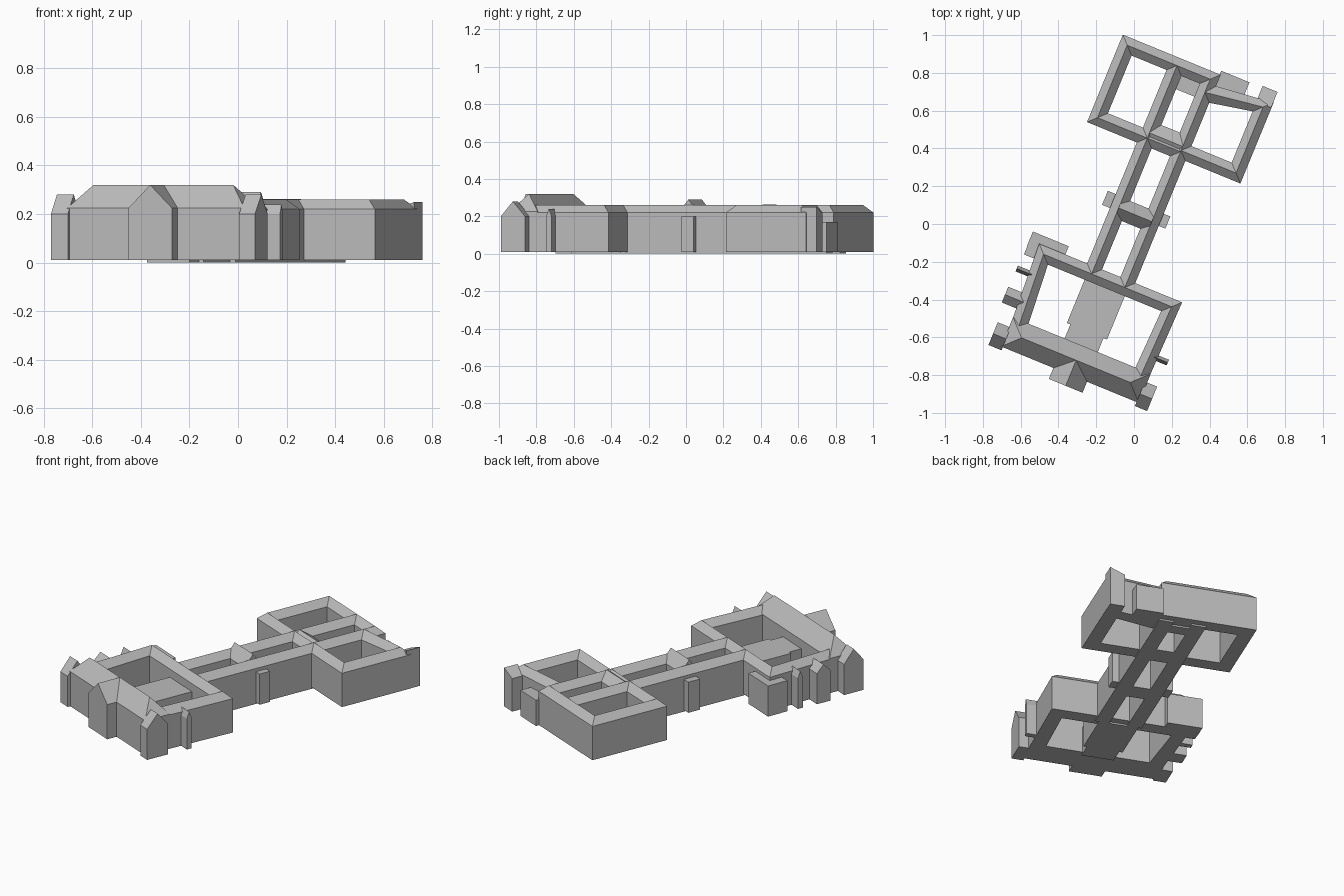
import bpy, bmesh, math

cube = bpy.data.objects.get("Cube")
if cube:
    bpy.data.objects.remove(cube, do_unlink=True)

# One stone grey for the whole building
stone = bpy.data.materials.new("stone_grey")
stone.use_nodes = True
GREY = (0.5, 0.5, 0.5, 1)
stone.diffuse_color = GREY
stone.node_tree.nodes["Principled BSDF"].inputs["Base Color"].default_value = GREY

TURN = math.radians(-22.3)   # the plan is laid out square, then turned
BASE, EAVE, RIDGE = 0.01, 0.22, 0.26


def finish(name, bm):
    bmesh.ops.recalc_face_normals(bm, faces=bm.faces)
    mesh = bpy.data.meshes.new(name)
    bm.to_mesh(mesh)
    bm.free()
    mesh.materials.append(stone)
    obj = bpy.data.objects.new(name, mesh)
    obj.rotation_euler.z = TURN
    bpy.context.collection.objects.link(obj)


def block(name, x0, x1, y0, y1, top, top_right=None, base=BASE):
    """Flat block, or a lean-to when the right side has its own height."""
    right = top if top_right is None else top_right
    bm = bmesh.new()
    plan = [(x0, y0, top), (x1, y0, right), (x1, y1, right), (x0, y1, top)]
    low = [bm.verts.new((x, y, base)) for x, y, z in plan]
    high = [bm.verts.new(p) for p in plan]
    bm.faces.new(low)
    bm.faces.new(high)
    for i in range(4):
        j = (i + 1) % 4
        bm.faces.new((low[i], low[j], high[j], high[i]))
    finish(name, bm)


def house(name, x0, x1, y0, y1, eave=EAVE, ridge=RIDGE, along="x", hip=0, base=BASE):
    """Walls under a ridged roof with gabled or hipped ends."""
    bm = bmesh.new()
    if along == "x":
        plan = [(x0, y0), (x1, y0), (x1, y1), (x0, y1)]
        mid = (y0 + y1) / 2
        ends = [(x0 + hip, mid), (x1 - hip, mid)]
    else:
        plan = [(x1, y0), (x1, y1), (x0, y1), (x0, y0)]
        mid = (x0 + x1) / 2
        ends = [(mid, y0 + hip), (mid, y1 - hip)]
    low = [bm.verts.new((*p, base)) for p in plan]
    high = [bm.verts.new((*p, eave)) for p in plan]
    r0, r1 = [bm.verts.new((*p, ridge)) for p in ends]
    bm.faces.new(low)
    for i in range(4):
        j = (i + 1) % 4
        bm.faces.new((low[i], low[j], high[j], high[i]))
    bm.faces.new((high[0], high[1], r1, r0))
    bm.faces.new((high[2], high[3], r0, r1))
    bm.faces.new((high[1], high[2], r1))
    bm.faces.new((high[3], high[0], r0))
    finish(name, bm)


def court(name, corners, width=0.085):
    """Four ridged ranges mitred around an open courtyard."""
    bm = bmesh.new()
    signs = [(1, 1), (-1, 1), (-1, -1), (1, -1)]
    section = [(0, BASE), (0, EAVE), (0.5, RIDGE), (1, EAVE), (1, BASE)]
    loops = [[bm.verts.new((x + sx * width * t, y + sy * width * t, z))
              for (x, y), (sx, sy) in zip(corners, signs)] for t, z in section]
    for k, loop in enumerate(loops):
        after = loops[(k + 1) % len(loops)]
        for i in range(4):
            j = (i + 1) % 4
            bm.faces.new((loop[i], loop[j], after[j], after[i]))
    finish(name, bm)


# Courtyard ranges
court("rear_right_court", [(-0.435, 0.405), (0.125, 0.405), (0.125, 0.905), (-0.435, 0.905)])
court("rear_left_court", [(0.04, 0.412), (0.44, 0.412), (0.44, 0.875), (0.04, 0.83)])
court("front_court", [(-0.40, -0.80), (0.38, -0.80), (0.393, -0.287), (-0.425, -0.287)])

# Two long parallel wings and the links between them
for side, x in (("right", -0.15), ("left", 0.04)):
    house(side + "_long_wing", x, x + 0.085, -0.33, 0.862, along="y", base=0)
house("middle_link", -0.108, 0.083, -0.01, 0.105, ridge=0.29, base=0)
house("rear_link", -0.108, 0.083, 0.415, 0.54, ridge=0.262, base=0)
block("low_rear_link", -0.108, 0.083, 0.745, 0.82, 0.17, base=0)
block("right_wing_bay", -0.195, -0.14, 0.03, 0.11, 0.2)
block("left_wing_bay", 0.115, 0.163, 0.04, 0.11, 0.2)

# Tall front range with its hipped roof and gabled porch
house("front_hall", -0.405, 0.383, -0.867, -0.70, eave=0.225, ridge=0.32, hip=0.083)
house("front_porch", -0.106, 0.087, -0.93, -0.784, eave=0.225, ridge=0.32, along="y")
block("courtyard_hall", -0.13, 0.10, -0.62, -0.33, 0.17, base=0)
block("courtyard_hall_end", -0.11, 0.08, -0.72, -0.61, 0.17, base=0)

# Corner towers and side projections
house("front_right_tower", -0.47, -0.395, -0.885, -0.755, eave=0.2, ridge=0.28)
house("front_left_tower", 0.37, 0.44, -0.89, -0.75, eave=0.2, ridge=0.28)
house("right_side_bay", -0.49, -0.385, -0.65, -0.56, eave=0.2, ridge=0.245)
house("right_chimney", -0.485, -0.385, -0.47, -0.437, eave=0.2, ridge=0.24)
house("left_chimney", 0.355, 0.444, -0.627, -0.595, eave=0.2, ridge=0.24)
block("right_annex", -0.48, -0.275, -0.325, -0.24, 0.2)
block("right_annex_return", -0.478, -0.415, -0.37, -0.32, 0.2)
block("rear_low_annex", 0.12, 0.281, 0.83, 0.926, 0.17)
block("rear_corner_tower", 0.353, 0.438, 0.845, 0.935, 0.215, 0.25)
